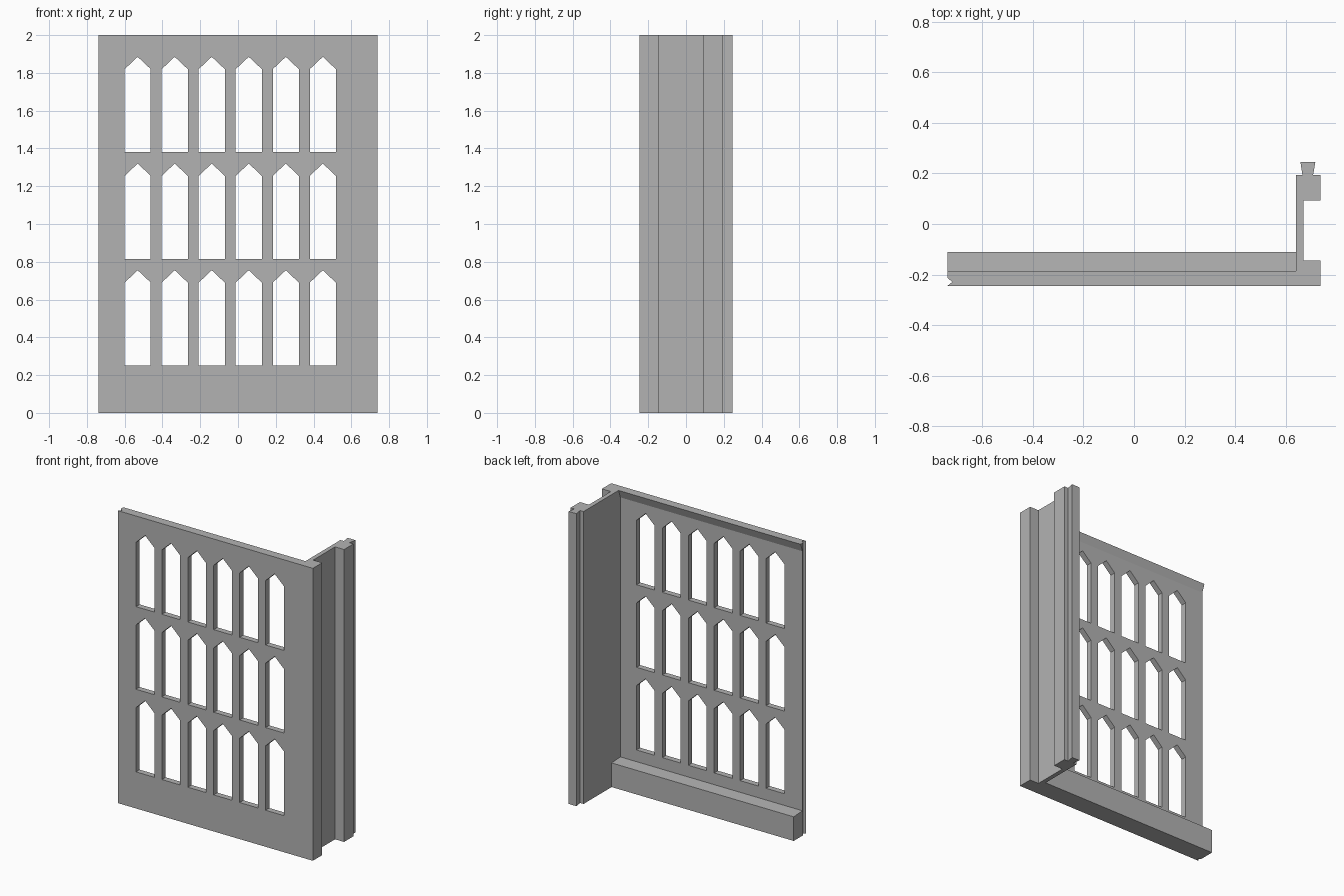
import bpy
import bmesh
from mathutils import Vector

cube = bpy.data.objects.get("Cube")
if cube:
    bpy.data.objects.remove(cube, do_unlink=True)

grey = bpy.data.materials.new("plain_grey")
grey.use_nodes = True
colour = (0.45, 0.45, 0.45, 1)
grey.diffuse_color = colour
grey.node_tree.nodes["Principled BSDF"].inputs["Base Color"].default_value = colour


def add_prism(bm, points, depth):
    """Extrude a flat outline of 3D points along the depth vector."""
    face = bm.faces.new([bm.verts.new(p) for p in points])
    new = bmesh.ops.extrude_face_region(bm, geom=[face])["geom"]
    verts = [v for v in new if isinstance(v, bmesh.types.BMVert)]
    bmesh.ops.translate(bm, verts=verts, vec=Vector(depth))


def make_object(name, bm):
    bmesh.ops.recalc_face_normals(bm, faces=bm.faces)
    mesh = bpy.data.meshes.new(name)
    bm.to_mesh(mesh)
    bm.free()
    mesh.materials.append(grey)
    obj = bpy.data.objects.new(name, mesh)
    bpy.context.collection.objects.link(obj)
    return obj


LEFT, RIGHT, FRONT, BACK = -0.738, 0.738, -0.245, 0.245
WEB_IN, WEB_OUT = 0.64, 0.67
PANEL_BACK, HEIGHT = -0.205, 2.0

# Wall, grooved on one end, turning into a channel with a dovetail tongue
plan = [
    (LEFT, FRONT), (RIGHT, FRONT), (RIGHT, -0.145), (WEB_OUT, -0.145),
    (WEB_OUT, 0.092), (RIGHT, 0.092), (RIGHT, 0.193), (0.708, 0.193),
    (0.717, BACK), (0.658, BACK), (0.666, 0.193), (WEB_IN, 0.193),
    (WEB_IN, PANEL_BACK), (LEFT, PANEL_BACK), (LEFT, -0.213), (-0.718, -0.229),
]
bm = bmesh.new()
add_prism(bm, [(x, y, 0) for x, y in plan], (0, 0, HEIGHT))
wall = make_object("window_wall", bm)

# Three rows of six pointed openings
bm = bmesh.new()
width, shoulder, tip = 0.138, 0.44, 0.505
for row in range(3):
    for col in range(6):
        x, z = -0.6 + col * 0.196, 0.25 + row * 0.565
        outline = [(x, z), (x + width, z), (x + width, z + shoulder),
                   (x + width / 2, z + tip), (x, z + shoulder)]
        add_prism(bm, [(px, -0.3, pz) for px, pz in outline], (0, 0.15, 0))
cutter = make_object("window_cutter", bm)
cutter.hide_render = True

cut = wall.modifiers.new("openings", "BOOLEAN")
cut.operation = "DIFFERENCE"
cut.solver = "EXACT"
cut.object = cutter
bpy.context.view_layer.objects.active = wall
bpy.ops.object.modifier_apply(modifier=cut.name)
bpy.data.objects.remove(cutter, do_unlink=True)

# Sill along the bottom and tapered lip along the top of the back face
for name, profile in {
    "bottom_sill": [(PANEL_BACK, 0), (-0.11, 0), (-0.11, 0.165), (PANEL_BACK, 0.17)],
    "top_lip": [(PANEL_BACK, 1.945), (-0.185, HEIGHT), (PANEL_BACK, HEIGHT)],
}.items():
    bm = bmesh.new()
    add_prism(bm, [(LEFT, y, z) for y, z in profile], (WEB_IN - LEFT, 0, 0))
    make_object(name, bm)
